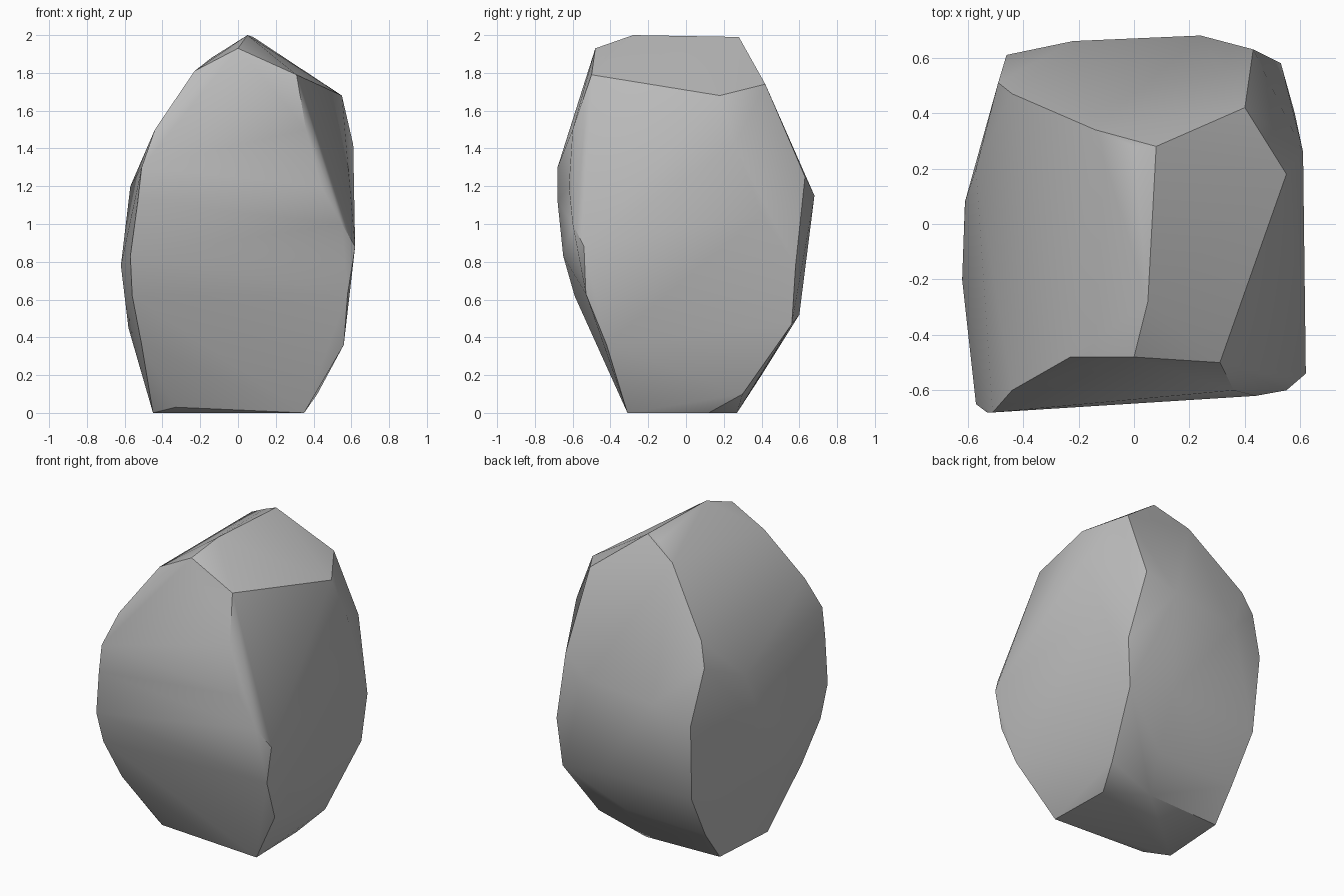
import bpy
import bmesh

old_cube = bpy.data.objects.get("Cube")
if old_cube:
    bpy.data.objects.remove(old_cube, do_unlink=True)


def make_material(name, value):
    """Plain matte grey stone."""
    material = bpy.data.materials.new(name)
    material.use_nodes = True
    colour = (value, value, value, 1)
    material.diffuse_color = colour
    shader = material.node_tree.nodes["Principled BSDF"]
    shader.inputs["Base Color"].default_value = colour
    shader.inputs["Roughness"].default_value = .9
    return material


# Chipped corners of the boulder, grouped by the edge they lie on
summit_ridge = [
    (.05, -.28, 2), (.08, .28, 1.99), (0, -.48, 1.93), (0, .28, 1.96),
    (-.14, .34, 1.88), (-.23, -.48, 1.81),
]
front_right_edge = [
    (.31, -.5, 1.79), (.36, -.6, 1.5), (.44, -.62, 1.2), (.55, -.6, 1),
    (.62, -.54, .88), (.58, -.53, .63), (.56, -.42, .36), (.35, -.31, 0),
]
front_left_edge = [
    (-.44, -.6, 1.5), (-.51, -.68, 1.3), (-.53, -.68, 1.12),
    (-.57, -.65, .83), (-.56, -.59, .62), (-.51, -.47, .36),
    (-.33, -.31, .03), (-.45, -.2, 0),
]
back_right_edge = [
    (.55, .18, 1.68), (.61, .26, 1.42), (.58, .4, 1.05), (.53, .58, .78),
    (.5, .56, .47), (.42, .3, .1), (.34, .12, 0), (.4, .42, 1.74),
    (.43, .63, 1.25),
]
back_face = [
    (.24, .68, 1.15), (-.22, .66, 1.1), (.2, .6, .52), (.15, .41, .22),
    (.1, .27, 0),
]
back_left_edge = [
    (-.44, .47, 1.5), (-.49, .51, 1.35), (-.46, .61, 1), (-.44, .57, .5),
    (-.42, .4, .2), (-.42, .25, 0),
]
left_face = [
    (-.62, -.2, .78), (-.61, .08, .85), (-.57, .2, 1.2), (-.58, -.1, .45),
]
corner_groups = (
    summit_ridge, front_right_edge, front_left_edge, back_right_edge,
    back_face, back_left_edge, left_face,
)

# Skin the corners into one solid stone
bm = bmesh.new()
for group in corner_groups:
    for corner in group:
        bm.verts.new(corner)
bmesh.ops.convex_hull(bm, input=bm.verts[:])
unused = [vert for vert in bm.verts if not vert.link_faces]
bmesh.ops.delete(bm, geom=unused, context="VERTS")
bmesh.ops.recalc_face_normals(bm, faces=bm.faces[:])

mesh = bpy.data.meshes.new("boulder")
bm.to_mesh(mesh)
bm.free()
mesh.materials.append(make_material("stone grey", .5))

boulder = bpy.data.objects.new("boulder", mesh)
bpy.context.collection.objects.link(boulder)

# Soft facets with crisp chipped edges
bpy.ops.object.select_all(action="DESELECT")
boulder.select_set(True)
bpy.context.view_layer.objects.active = boulder
bpy.ops.object.shade_smooth_by_angle(angle=.6)
